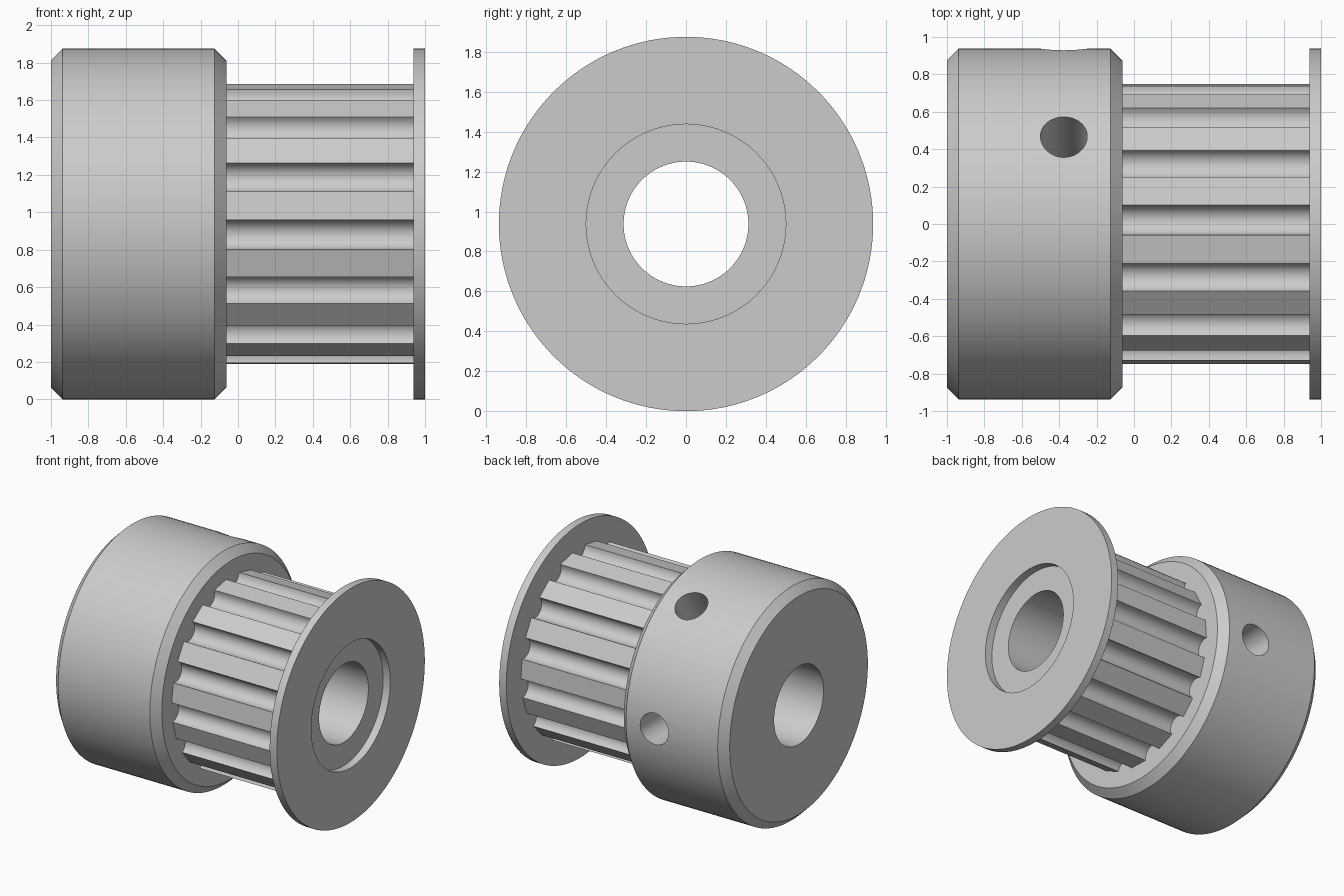
import bpy, bmesh
from math import sin, cos, pi, radians
from mathutils import Matrix, Vector

R = 0.9375            # outer radius, also height of the axis
BORE = 0.3125
TEETH = 15

if "Cube" in bpy.data.objects:
    bpy.data.objects.remove(bpy.data.objects["Cube"], do_unlink=True)

metal = bpy.data.materials.new("brushed grey metal")
metal.use_nodes = True
grey = (0.6, 0.6, 0.6, 1)
metal.diffuse_color = grey
bsdf = next(n for n in metal.node_tree.nodes if n.type == 'BSDF_PRINCIPLED')
bsdf.inputs["Base Color"].default_value = grey


def make(name, bm):
    bmesh.ops.recalc_face_normals(bm, faces=bm.faces)
    mesh = bpy.data.meshes.new(name)
    bm.to_mesh(mesh)
    bm.free()
    mesh.materials.append(metal)
    obj = bpy.data.objects.new(name, mesh)
    bpy.context.collection.objects.link(obj)
    return obj


def lathe(name, profile, steps=128):
    """Spin a closed (x, radius) outline around the shaft axis."""
    bm = bmesh.new()
    rings = []
    for i in range(steps):
        a = 2 * pi * i / steps
        rings.append([bm.verts.new((x, r * cos(a), R + r * sin(a))) for x, r in profile])
    n = len(profile)
    for i in range(steps):
        p, q = rings[i], rings[(i + 1) % steps]
        for j in range(n):
            k = (j + 1) % n
            bm.faces.new((p[j], p[k], q[k], q[j]))
    return make(name, bm)


def rod(name, radius, start, direction, length, steps):
    bm = bmesh.new()
    d = Vector(direction).normalized()
    place = Matrix.Translation(Vector(start) + d * length / 2) @ d.to_track_quat('Z', 'Y').to_matrix().to_4x4()
    bmesh.ops.create_cone(bm, cap_ends=True, segments=steps, radius1=radius,
                          radius2=radius, depth=length, matrix=place)
    return make(name, bm)


def activate(obj):
    bpy.ops.object.select_all(action='DESELECT')
    obj.select_set(True)
    bpy.context.view_layer.objects.active = obj


def cut(obj, cutter):
    activate(obj)
    mod = obj.modifiers.new("cut", 'BOOLEAN')
    mod.operation, mod.solver, mod.object = 'DIFFERENCE', 'EXACT', cutter
    bpy.ops.object.modifier_apply(modifier=mod.name)
    bpy.data.objects.remove(cutter, do_unlink=True)


# Hub collar with chamfered rims
c = 0.0625
hub = lathe("hub", [(-1, BORE), (-1, R - c), (-1 + c, R), (-2 * c, R), (-c, R - c), (-c, BORE)])

# Two set screw holes, drilled radially into the bore
for tilt in (30, 90):
    a = radians(tilt)
    cut(hub, rod("screw_hole", 0.125, (-0.375, 0, R), (0, sin(a), cos(a)), 1.2, 48))

# Toothed drum: flat tooth tips with rounded grooves between them
tip, half = 0.75, radians(6.1)
groove_r, groove_c = tip * sin(half), tip * cos(half)
bm = bmesh.new()
outline = []
for t in range(TEETH):
    mid = radians(1.6) + 2 * pi * t / TEETH
    for s in range(13):
        b = pi * s / 12
        u, v = groove_c - groove_r * sin(b), -groove_r * cos(b)
        outline.append(bm.verts.new((-c, u * sin(mid) + v * cos(mid),
                                     R + u * cos(mid) - v * sin(mid))))
cap = bm.faces.new(outline)
ext = bmesh.ops.extrude_face_region(bm, geom=[cap], use_keep_orig=True)
bmesh.ops.translate(bm, vec=(1, 0, 0),
                    verts=[e for e in ext["geom"] if isinstance(e, bmesh.types.BMVert)])
drum = make("toothed_drum", bm)
cut(drum, rod("bore", BORE, (-2, 0, R), (1, 0, 0), 4, 128))

# End flange, a thin ring leaving a shallow recess around the bore
flange = lathe("end_flange", [(1 - c, 0.5), (1 - c, R), (1, R), (1, 0.5)])

for obj in (hub, drum, flange):
    activate(obj)
    bpy.ops.object.shade_smooth_by_angle(angle=radians(30))
